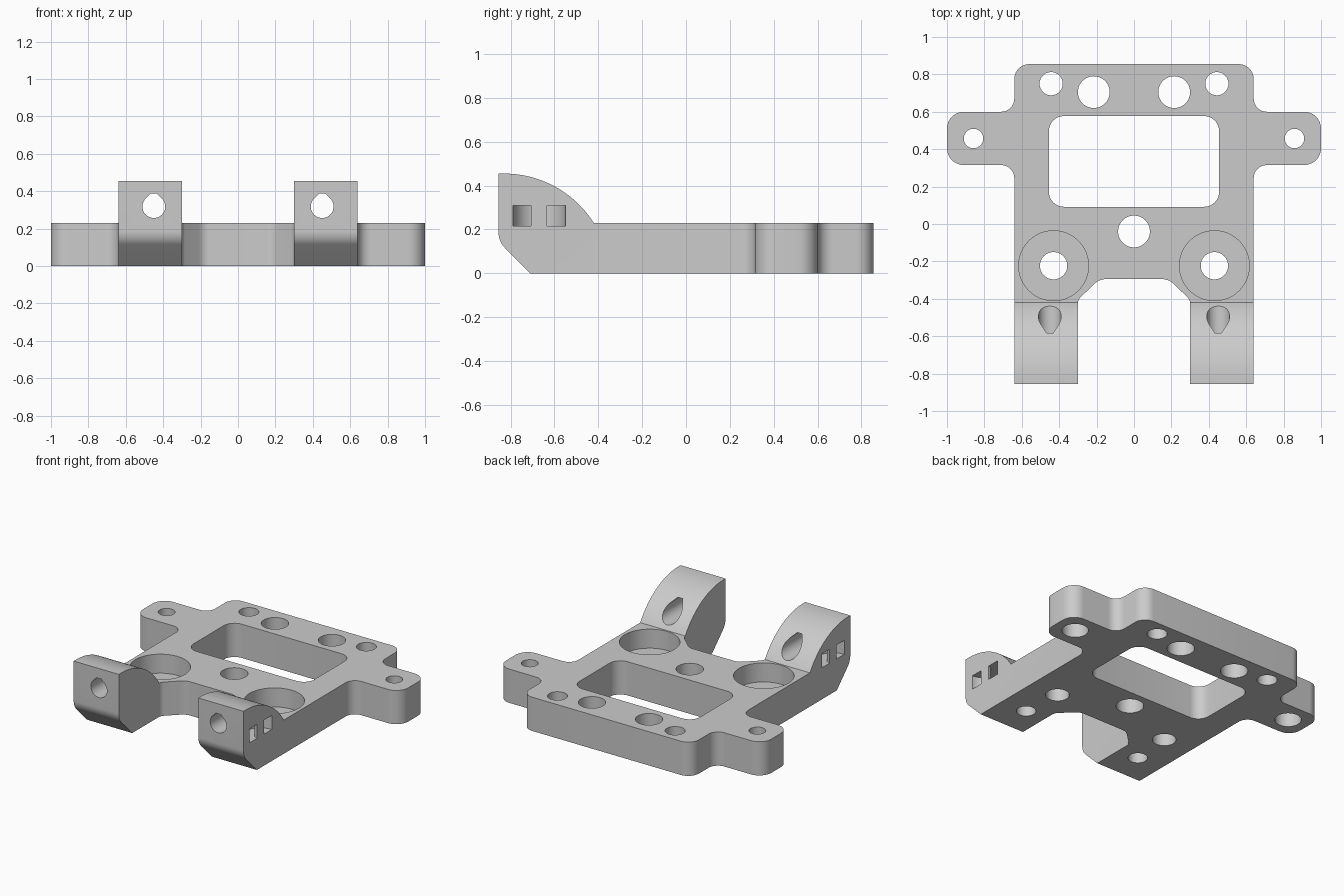
import bpy, bmesh, math
from mathutils import Vector

cube = bpy.data.objects.get("Cube")
if cube:
    bpy.data.objects.remove(cube)

grey = bpy.data.materials.new("plain grey")
grey.use_nodes = True
colour = (0.6, 0.6, 0.6, 1)
grey.diffuse_color = colour
grey.node_tree.nodes["Principled BSDF"].inputs["Base Color"].default_value = colour


def arc(cx, cy, r, start, end, steps=24):
    """Points along an arc, angles in degrees."""
    angles = [math.radians(start + (end - start) * i / steps) for i in range(steps + 1)]
    return [(cx + r * math.cos(a), cy + r * math.sin(a)) for a in angles]


def rounded(corners, steps=8):
    """Round each (x, y, radius) corner of a closed outline."""
    out = []
    for i, (x, y, r) in enumerate(corners):
        p = Vector((x, y))
        if r == 0:
            out.append((x, y))
            continue
        a = (Vector(corners[i - 1][:2]) - p).normalized()
        b = (Vector(corners[(i + 1) % len(corners)][:2]) - p).normalized()
        half = a.angle(b) / 2
        centre = p + (a + b).normalized() * r / math.sin(half)
        start = p + a * r / math.tan(half) - centre
        end = p + b * r / math.tan(half) - centre
        sweep = start.angle(end)
        for k in range(steps + 1):
            t = k / steps
            v = (start * math.sin((1 - t) * sweep) + end * math.sin(t * sweep)) / math.sin(sweep)
            out.append(tuple(centre + v))
    return out


def prism(name, outline, axis, low, high):
    """Extrude a closed outline along an axis."""
    place = {"x": lambda u, v, w: (w, u, v),
             "y": lambda u, v, w: (u, w, v),
             "z": lambda u, v, w: (u, v, w)}[axis]
    bm = bmesh.new()
    ends = [[bm.verts.new(place(u, v, w)) for u, v in outline] for w in (low, high)]
    n = len(outline)
    for ring in ends:
        bm.faces.new(ring)
    for i in range(n):
        j = (i + 1) % n
        bm.faces.new((ends[0][i], ends[0][j], ends[1][j], ends[1][i]))
    bmesh.ops.recalc_face_normals(bm, faces=bm.faces)
    mesh = bpy.data.meshes.new(name)
    bm.to_mesh(mesh)
    bm.free()
    mesh.materials.append(grey)
    obj = bpy.data.objects.new(name, mesh)
    bpy.context.collection.objects.link(obj)
    return obj


cutters = []


def cut(name, outline, axis, low, high, operation="DIFFERENCE"):
    cutter = prism(name, outline, axis, low, high)
    cutter.hide_render = True
    mod = body.modifiers.new(name, "BOOLEAN")
    mod.operation, mod.solver, mod.object = operation, "EXACT", cutter
    cutters.append(cutter)


def hole(name, x, y, r, low=-0.1, high=0.6):
    cut(name, arc(x, y, r, 0, 360, 48)[:-1], "z", low, high)


# Plan outline with ears and two front arms, mirrored across x
half = [(0.64, 0.855, 0.08), (0.64, 0.6, 0.07), (1, 0.6, 0.09), (1, 0.315, 0.09),
        (0.64, 0.315, 0.07), (0.64, -0.95, 0), (0.3, -0.95, 0),
        (0.3, -0.405, 0.05), (0.185, -0.295, 0.08)]
plan = half + [(-x, y, r) for x, y, r in reversed(half)]
body = prism("mounting_bracket", rounded(plan), "z", -0.05, 0.6)

# Side profile: flat plate, domed arm top, chamfered arm nose
dome_start = math.degrees(math.atan2(0.26, 0.41))
side = rounded([(0.95, 0.23, 0), (0.95, 0, 0), (-0.71, 0, 0),
                (-0.855, 0.145, 0.1), (-0.855, 0.455, 0)])
side += arc(-0.83, -0.03, 0.485, 90, dome_start)
cut("side_profile", side, "x", -1.2, 1.2, "INTERSECT")

# Central window and middle hole
window = [(0.455, 0.577, 0.08), (0.455, 0.092, 0.08),
          (-0.455, 0.092, 0.08), (-0.455, 0.577, 0.08)]
cut("window", rounded(window), "z", -0.1, 0.6)
hole("middle_hole", 0, -0.04, 0.085)

for s in (-1, 1):
    # Plate holes
    hole("back_outer_hole", s * 0.443, 0.75, 0.062)
    hole("back_inner_hole", s * 0.215, 0.705, 0.085)
    hole("ear_hole", s * 0.858, 0.457, 0.052)
    hole("ear_recess", s * 0.858, 0.457, 0.082, high=0.1)
    hole("bearing_hole", s * 0.43, -0.223, 0.073)
    hole("bearing_recess", s * 0.43, -0.223, 0.187, low=0.1)
    hole("arm_bottom_hole", s * 0.45, -0.5, 0.06, high=0.15)

    # Horizontal arm hole with a slightly peaked roof
    roof = [(s * 0.45 + 0.018, 0.387), (s * 0.45 - 0.018, 0.387)]
    cut("arm_hole", roof + arc(s * 0.45, 0.318, 0.061, 135, 405, 36), "y", -1, -0.3)

    # Curved tie channel opening twice on the outer wall of the arm
    ring = arc(0.64, -0.67, 0.12, 90, 270) + [(0.7, -0.79), (0.7, -0.707)]
    ring += arc(0.64, -0.67, 0.037, 270, 90) + [(0.7, -0.633), (0.7, -0.55)]
    cut("tie_channel", [(s * x, y) for x, y in ring], "z", 0.215, 0.31)

# Bake the cuts and remove the cutters
bpy.context.view_layer.update()
evaluated = body.evaluated_get(bpy.context.evaluated_depsgraph_get())
baked = bpy.data.meshes.new_from_object(evaluated)
body.modifiers.clear()
body.data = baked
for cutter in cutters:
    bpy.data.objects.remove(cutter)

bpy.ops.object.select_all(action="DESELECT")
body.select_set(True)
bpy.context.view_layer.objects.active = body
bpy.ops.object.shade_smooth_by_angle(angle=math.radians(30))
